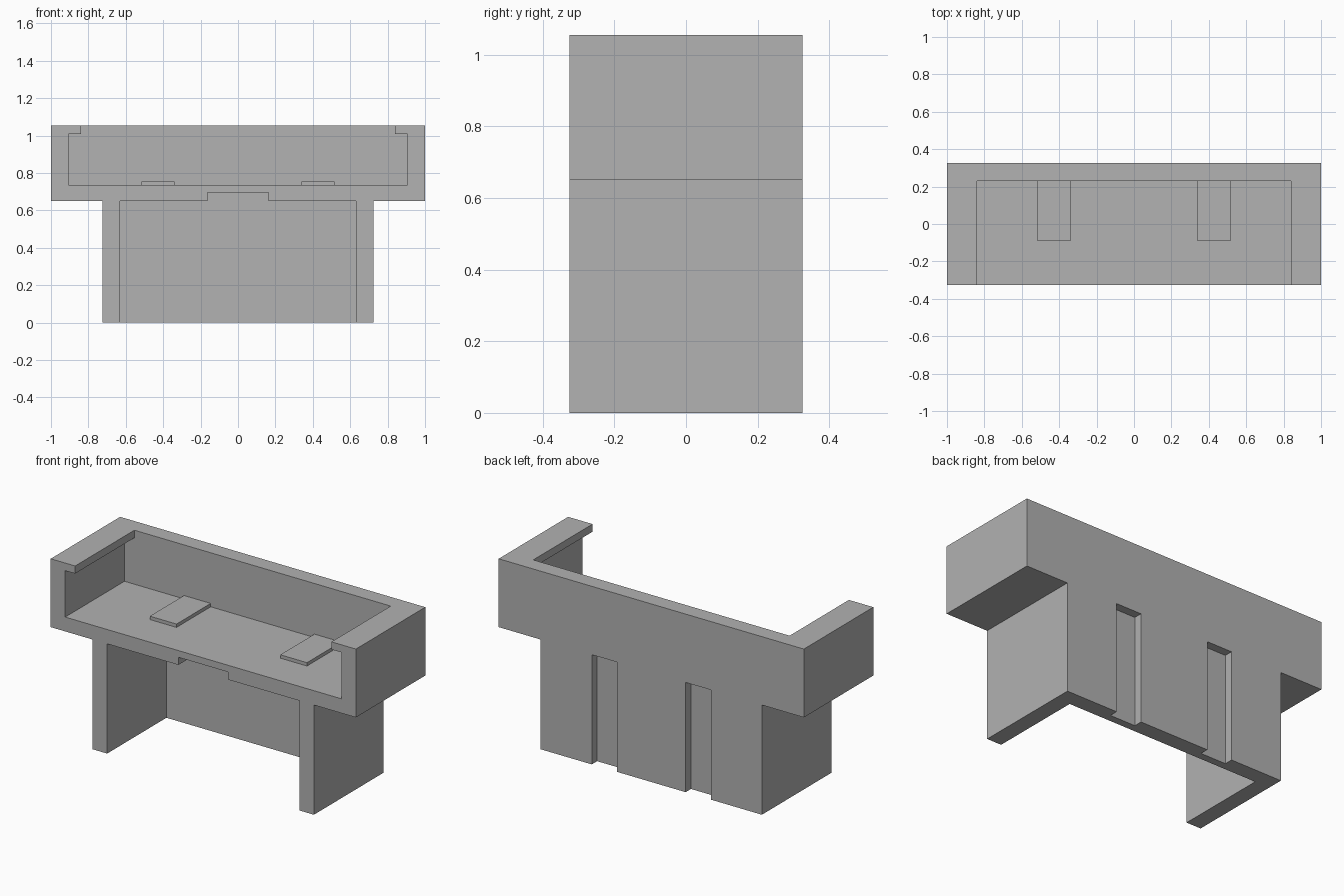
import bpy
import bmesh

if "Cube" in bpy.data.objects:
    bpy.data.objects.remove(bpy.data.objects["Cube"], do_unlink=True)

# Single flat grey
grey = bpy.data.materials.new("plain_grey")
grey.use_nodes = True
color = (0.445, 0.445, 0.445, 1)
grey.diffuse_color = color
grey.node_tree.nodes["Principled BSDF"].inputs["Base Color"].default_value = color

FRONT, WALL, BACK = -0.325, 0.23, 0.325
TOP, SHELF, FLOOR = 1.055, 0.65, 0.735


def extrude_profile(name, profile, y0, y1):
    """Solid made by sweeping an x-z outline from y0 to y1."""
    bm = bmesh.new()
    face = bm.faces.new([bm.verts.new((x, y0, z)) for x, z in profile])
    swept = bmesh.ops.extrude_face_region(bm, geom=[face])["geom"]
    verts = [v for v in swept if isinstance(v, bmesh.types.BMVert)]
    bmesh.ops.translate(bm, verts=verts, vec=(0, y1 - y0, 0))
    bmesh.ops.recalc_face_normals(bm, faces=bm.faces)
    mesh = bpy.data.meshes.new(name)
    bm.to_mesh(mesh)
    bm.free()
    mesh.materials.append(grey)
    obj = bpy.data.objects.new(name, mesh)
    bpy.context.collection.objects.link(obj)
    return obj


def mirrored(half):
    """Close a right-hand outline with its mirror image."""
    return half + [(-x, z) for x, z in reversed(half)]


def box(name, x0, x1, y0, y1, z0, z1):
    return extrude_profile(name, [(x0, z0), (x1, z0), (x1, z1), (x0, z1)], y0, y1)


def carve(target, cutter):
    cutter.hide_render = True
    mod = target.modifiers.new("carve", "BOOLEAN")
    mod.operation = "DIFFERENCE"
    mod.solver = "EXACT"
    mod.object = cutter
    bpy.context.view_layer.objects.active = target
    bpy.ops.object.modifier_apply(modifier=mod.name)
    bpy.data.objects.remove(cutter, do_unlink=True)


# T-shaped body: wide tray on a narrower base
body = extrude_profile("body", mirrored(
    [(0.725, 0), (0.725, SHELF), (1, SHELF), (1, TOP)]), FRONT, BACK)

# Tray recess, leaving overhanging lips along the sides
carve(body, extrude_profile("tray_cutter", mirrored(
    [(0.905, FLOOR), (0.905, 1.01), (0.84, 1.01), (0.84, 1.2)]), FRONT - 0.1, WALL))

# Space between the legs, with a shallow notch in its ceiling
carve(body, extrude_profile("base_cutter", mirrored(
    [(0.63, -0.1), (0.63, SHELF), (0.163, SHELF), (0.163, 0.695)]), FRONT - 0.1, WALL))

# Vertical grooves in the back, and raised pads on the tray floor
for side, x_groove, x_pad in (("left", 0.225, 0.34), ("right", -0.39, -0.515)):
    carve(body, box("groove_cutter", x_groove, x_groove + 0.165,
                    BACK - 0.05, BACK + 0.1, -0.1, SHELF))
    box(side + "_pad", x_pad, x_pad + 0.175, -0.09, WALL, FLOOR - 0.01, 0.755)
